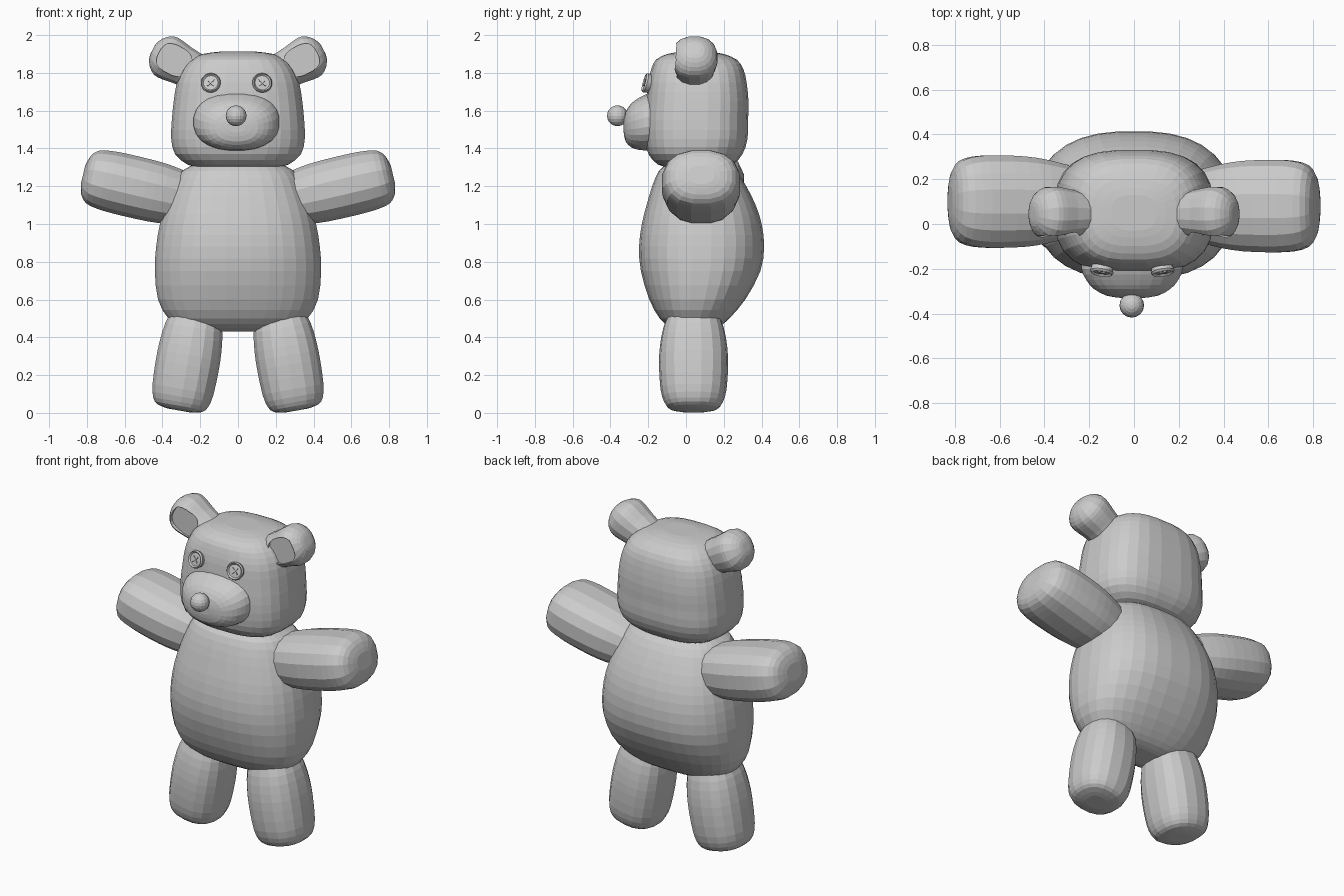
import bpy, bmesh
from math import cos, sin, pi, radians
from mathutils import Matrix, Vector

if "Cube" in bpy.data.objects:
    bpy.data.objects.remove(bpy.data.objects["Cube"])

T, R = Matrix.Translation, Matrix.Rotation


def spow(v, e):
    return abs(v) ** e * (1 if v >= 0 else -1)


def catmull(a, b, c, d, u):
    return [0.5 * (2*q + (r - p)*u + (2*p - 5*q + 4*r - s)*u*u + (3*q - p - 3*r + s)*u**3)
            for p, q, r, s in zip(a, b, c, d)]


def loft(name, secs, sides=16, n=2.3, sub=2, mat=Matrix()):
    """Skin superellipse sections (t, cx, cy, rx, ry) stacked along local z."""
    rows = []
    for i in range(len(secs) - 1):
        a, b, c, d = secs[max(i-1, 0)], secs[i], secs[i+1], secs[min(i+2, len(secs)-1)]
        rows += [catmull(a, b, c, d, k / sub) for k in range(sub)]
    rows.append(secs[-1])
    bm = bmesh.new()
    rings = []
    for t, cx, cy, rx, ry in rows:
        ring = []
        for k in range(sides):
            a = 2 * pi * (k + 0.5) / sides
            ring.append(bm.verts.new(mat @ Vector((cx + rx * spow(cos(a), 2/n),
                                                   cy + ry * spow(sin(a), 2/n), t))))
        rings.append(ring)
    for lo, hi in zip(rings, rings[1:]):
        for k in range(sides):
            j = (k + 1) % sides
            bm.faces.new((lo[k], lo[j], hi[j], hi[k]))
    bm.faces.new(rings[0])
    bm.faces.new(rings[-1])
    bmesh.ops.recalc_face_normals(bm, faces=bm.faces)
    me = bpy.data.meshes.new(name)
    bm.to_mesh(me)
    bm.free()
    ob = bpy.data.objects.new(name, me)
    bpy.context.collection.objects.link(ob)
    return ob


def limb(rows):
    return [(t, 0, 0, rx, ry) for t, rx, ry in rows]


# Body: (z, half width, front y, back y)
body = [(0.43, .18, -.02, .12), (0.45, .29, -.08, .17), (0.50, .37, -.14, .23),
        (0.60, .425, -.195, .315), (0.75, .442, -.24, .395), (0.88, .435, -.25, .415),
        (1.0, .415, -.235, .402), (1.1, .385, -.21, .37), (1.2, .345, -.18, .32),
        (1.28, .30, -.145, .265), (1.32, .22, -.1, .2)]
loft("body", [(z, 0, (f + b) / 2, w, (b - f) / 2) for z, w, f, b in body], 32, 2.5)

# Head
head = [(1.295, .20, .05, .13), (1.315, .27, .05, .20), (1.37, .335, .05, .25),
        (1.45, .355, .055, .272), (1.55, .352, .055, .275), (1.65, .342, .06, .272),
        (1.75, .325, .06, .262), (1.82, .295, .06, .245), (1.87, .25, .055, .215),
        (1.90, .19, .05, .15), (1.912, .10, .05, .08)]
loft("head", [(z, 0, cy, rx, ry) for z, rx, cy, ry in head], 28, 2.8)

# Muzzle and nose
FWD = R(pi / 2, 4, 'X')  # local z points to the front
muzzle = [(0, .222, 1.54, .150), (.05, .228, 1.54, .152), (.10, .207, 1.53, .138),
          (.14, .172, 1.522, .117), (.17, .115, 1.515, .078), (.18, .05, 1.515, .03)]
loft("muzzle", [(t, 0, cz, rx, rz) for t, rx, cz, rz in muzzle], 24, 2.3,
     mat=T((-.008, -.15, 0)) @ FWD)
bpy.ops.mesh.primitive_uv_sphere_add(segments=16, ring_count=10, radius=.055,
                                     location=(-.01, -.363, 1.573))
bpy.context.object.name = "nose"

arm = limb([(0, .145, .165), (.1, .16, .19), (.2, .165, .205), (.33, .165, .21),
            (.42, .16, .205), (.485, .145, .185), (.52, .105, .14), (.535, .05, .07)])
leg = limb([(-.06, .12, .12), (.05, .155, .16), (.15, .168, .178), (.25, .171, .183),
            (.38, .166, .175), (.45, .15, .155), (.483, .12, .125), (.495, .06, .06)])
ear = limb([(-.04, .09, .09), (.04, .102, .1), (.11, .108, .112), (.17, .118, .122),
            (.215, .117, .12), (.255, .09, .095), (.28, .05, .055), (.285, .02, .02)])

for side, s in (("left", -1), ("right", 1)):
    M = Matrix.Diagonal((s, 1, 1, 1))
    loft("arm_" + side, arm, 16, 2.4,
         mat=M @ T((.3, .09 - .01 * s, 1.137)) @ R(radians(76.7), 4, 'Y'))
    loft("leg_" + side, leg, 18, 2.4, mat=M @ T((.225, .04, .5)) @ R(radians(170), 4, 'Y'))

    # Ear with a recessed inner panel
    ob = loft("ear_" + side, ear, 16, 2.3,
              mat=M @ T((.2, .045, 1.79)) @ R(radians(62), 4, 'Y'))
    cut = loft("ear_cutter", limb([(0, .09, .078), (.2, .09, .078)]), 20, 2.8, 1,
               M @ T((.338, -.035, 1.868)) @ R(radians(-28), 4, 'Y') @ FWD)
    mod = ob.modifiers.new("recess", 'BOOLEAN')
    mod.operation, mod.solver, mod.object = 'DIFFERENCE', 'EXACT', cut
    bpy.context.view_layer.objects.active = ob
    bpy.ops.object.modifier_apply(modifier=mod.name)
    bpy.data.objects.remove(cut)

    # Button eye with crossed stitches
    E = (T((-.008, 0, 0)) @ M @ T((.135, -.203, 1.745)) @ R(radians(8), 4, 'Z')
         @ R(radians(-15), 4, 'X') @ FWD)
    loft("eye_" + side, limb([(-.02, .045, .045), (.01, .053, .053), (.02, .047, .047),
                              (.011, .039, .039), (.013, .01, .01)]), 24, 2, 1, E)
    for k in (-1, 1):
        loft("stitch_" + side, limb([(.005, .027, .005), (.018, .025, .004)]), 8, 4, 1,
             E @ R(k * pi / 4, 4, 'Z'))
